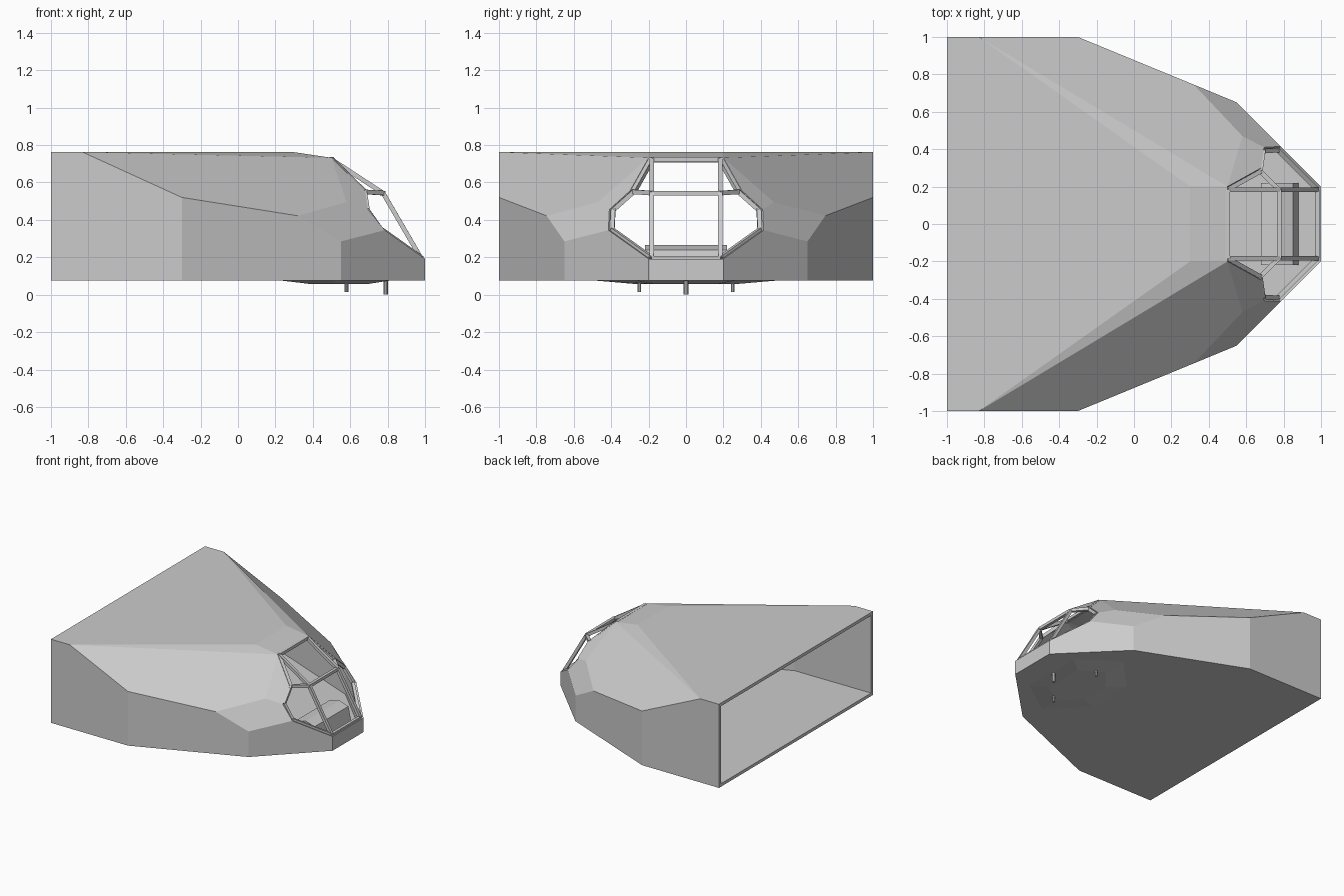
import bpy, bmesh
from mathutils import Vector

if "Cube" in bpy.data.objects:
    bpy.data.objects.remove(bpy.data.objects["Cube"])

LOW, TOP = 0.075, 0.762


def make(name, bm):
    me = bpy.data.meshes.new(name)
    bm.to_mesh(me)
    bm.free()
    ob = bpy.data.objects.new(name, me)
    bpy.context.collection.objects.link(ob)
    return ob


# Named corner points of the +y half of the hull
P = {
    'back_top0': (-1, 0, TOP), 'back_top': (-1, 1, TOP),
    'back_low0': (-1, 0, LOW), 'back_low': (-1, 1, LOW),
    'T': (-.83, 1, TOP), 'S': (-.3, 1, .52), 'Sb': (-.3, 1, LOW),
    'K': (.32, .745, .422), 'Q': (.55, .65, .285), 'Qb': (.55, .65, LOW),
    'R': (.3, .2, TOP), 'R0': (.3, 0, TOP), 'G': (.58, .47, .495),
    'A': (.5, .2, .732), 'A0': (.5, 0, .732), 'B': (.795, .2, .548),
    'C': (1, .2, .192), 'C0': (1, 0, .192), 'Cb': (1, .2, LOW), 'N0': (1, 0, LOW),
    'D': (.785, .415, .345), 'E': (.695, .41, .455), 'F': (.68, .3, .555),
}
FACES = [
    'back_top0 back_top T R R0', 'R A A0 R0', 'T A R', 'T S K G A', 'G E F A',
    'K Q D E G', 'back_top back_low Sb S T', 'S Sb Qb Q K', 'Q Qb Cb C D',
    'C Cb N0 C0', 'back_low0 N0 Cb Qb Sb back_low',
]

# Hull shell, open at the back and at the windows
bm = bmesh.new()
used = {n for f in FACES for n in f.split()}
verts = {n: bm.verts.new(P[n]) for n in sorted(used)}
faces = [bm.faces.new([verts[n] for n in f.split()]) for f in FACES]
bmesh.ops.recalc_face_normals(bm, faces=bm.faces)
bm.normal_update()
if faces[0].normal.z < 0:
    bmesh.ops.reverse_faces(bm, faces=bm.faces)
hull = make('hull_shell', bm)
mir = hull.modifiers.new('mirror', 'MIRROR')
mir.use_axis = (False, True, False)
mir.use_clip = True
sol = hull.modifiers.new('thickness', 'SOLIDIFY')
sol.thickness = 0.025
sol.offset = -1
sol.use_even_offset = True


# Window frame bars, set just inside the hull edges
def bar(name, a, b, w=0.024):
    inner = Vector((.5, 0, .35))
    a, b = [p + Vector((-0.012 if abs(p.x) > .75 else 0,
                        -0.012 if p.y > 0 else 0.012, 0))
            + (inner - p).normalized() * 0.01 for p in (Vector(a), Vector(b))]
    d = b - a
    bm = bmesh.new()
    bmesh.ops.create_cube(bm, size=1)
    bmesh.ops.scale(bm, vec=(w, w, d.length), verts=bm.verts)
    ob = make(name, bm)
    ob.rotation_euler = d.to_track_quat('Z', 'Y').to_euler()
    ob.location = (a + b) / 2


def flip(p):
    return (p[0], -p[1], p[2])


for pair in ('AB', 'BC', 'CD', 'DE', 'EF', 'FA', 'FB'):
    a, b = P[pair[0]], P[pair[1]]
    bar('window_bar_left', a, b)
    bar('window_bar_right', flip(a), flip(b))
for n in 'ABC':
    bar('window_cross_bar', P[n], flip(P[n]))

# Console behind the nose window
bm = bmesh.new()
prof = [(.68, .1), (.68, .245), (.77, .265), (.85, .24), (.88, .1)]
f = bm.faces.new([bm.verts.new((x, -.22, z)) for x, z in prof])
ext = bmesh.ops.extrude_face_region(bm, geom=[f])
bmesh.ops.translate(bm, vec=(0, .44, 0),
                    verts=[v for v in ext['geom'] if isinstance(v, bmesh.types.BMVert)])
bmesh.ops.recalc_face_normals(bm, faces=bm.faces)
make('console', bm)

# Shallow belly plate with sloped rim
bm = bmesh.new()


def ring(half, z):
    pts = half + [(x, -y) for x, y in reversed(half)]
    return [bm.verts.new((x, y, z)) for x, y in pts]


up = ring([(.82, .27), (.5, .5), (.22, .2)], LOW + .002)
dn = ring([(.70, .17), (.52, .28), (.38, .12)], .058)
bm.faces.new(dn)
bm.faces.new(up)
for i in range(6):
    j = (i + 1) % 6
    bm.faces.new((up[i], up[j], dn[j], dn[i]))
bmesh.ops.recalc_face_normals(bm, faces=bm.faces)
make('belly_plate', bm)

# Three pegs under the belly
for x, y, r, z in ((.79, 0, .013, 0), (.58, .25, .01, .015), (.58, -.25, .01, .015)):
    bm = bmesh.new()
    bmesh.ops.create_cone(bm, cap_ends=True, segments=10, radius1=r, radius2=r, depth=.08 - z)
    bmesh.ops.translate(bm, vec=(x, y, (.08 + z) / 2), verts=bm.verts)
    make('belly_peg', bm)
